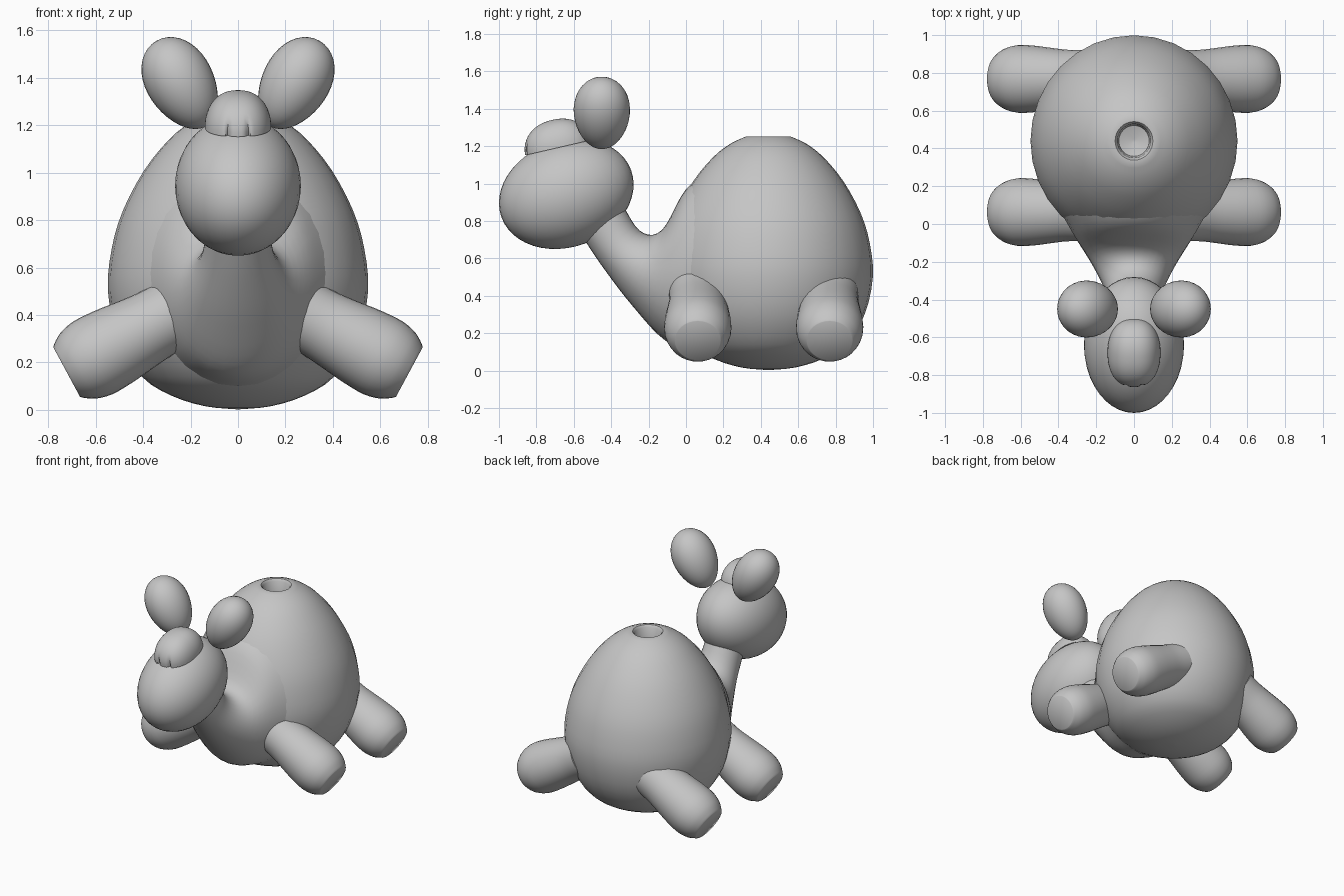
import bpy, bmesh, math
from mathutils import Vector, Matrix

if "Cube" in bpy.data.objects:
    bpy.data.objects.remove(bpy.data.objects["Cube"])

grey = bpy.data.materials.new("plain_grey")
grey.diffuse_color = (0.56, 0.56, 0.56, 1)
grey.use_nodes = True
grey.node_tree.nodes["Principled BSDF"].inputs["Base Color"].default_value = grey.diffuse_color


def smooth_points(pts, steps):
    """Catmull-Rom interpolation of tuples of any length."""
    out = []
    for i in range(len(pts) - 1):
        a, b, c, d = (pts[max(0, min(len(pts) - 1, i + k))] for k in (-1, 0, 1, 2))
        for s in range(steps):
            t = s / steps
            out.append(tuple(
                0.5 * (2 * q + (r - p) * t + (2 * p - 5 * q + 4 * r - w) * t * t
                       + (3 * q - p - 3 * r + w) * t ** 3)
                for p, q, r, w in zip(a, b, c, d)))
    return out + [tuple(pts[-1])]


def finish(name, bm, angle=40):
    bmesh.ops.recalc_face_normals(bm, faces=bm.faces)
    mesh = bpy.data.meshes.new(name)
    bm.to_mesh(mesh)
    bm.free()
    mesh.materials.append(grey)
    mesh.shade_smooth()
    mesh.set_sharp_from_angle(angle=math.radians(angle))
    obj = bpy.data.objects.new(name, mesh)
    bpy.context.collection.objects.link(obj)
    return obj


def loft(name, rings, sides=32):
    """Skin ellipses given as (centre, half axis 1, half axis 2), capped at both ends."""
    bm = bmesh.new()
    loops = []
    for c, u, v in rings:
        angles = [2 * math.pi * k / sides for k in range(sides)]
        loops.append([bm.verts.new(c + u * math.cos(a) + v * math.sin(a)) for a in angles])
    for lo, hi in zip(loops, loops[1:]):
        for k in range(sides):
            n = (k + 1) % sides
            bm.faces.new((lo[k], lo[n], hi[n], hi[k]))
    bm.faces.new(loops[0])
    bm.faces.new(loops[-1])
    return finish(name, bm)


def ball(name, matrix, shape=None, segments=32, rings=20, angle=40):
    """Unit sphere, reshaped by a rule, then placed by a matrix."""
    bm = bmesh.new()
    bmesh.ops.create_uvsphere(bm, u_segments=segments, v_segments=rings, radius=1)
    if shape:
        for v in bm.verts:
            v.co = shape(v.co.copy())
        bmesh.ops.dissolve_degenerate(bm, dist=1e-5, edges=bm.edges)
    bm.transform(matrix)
    return finish(name, bm, angle)


# Egg-shaped body with a round recess in the top
outline = [(0.01, 0.003), (0.14, 0.016), (0.28, 0.06), (0.405, 0.14), (0.505, 0.3), (0.548, 0.5),
           (0.532, 0.68), (0.485, 0.84), (0.395, 1.01), (0.29, 1.14), (0.2, 1.212), (0.12, 1.25)]
profile = smooth_points(outline, 3) + [(0.1, 1.25), (0.088, 1.235), (0.08, 1.12), (0.01, 1.1)]
loft("body", [(Vector((0, 0.44, z)), Vector((r, 0, 0)), Vector((0, r * 1.02, 0)))
              for r, z in profile])

# Neck: lower y, lower z, upper y, upper z, half width
neck = [(-0.57, 0.74, -0.36, 0.93, 0.13), (-0.45, 0.56, -0.25, 0.75, 0.15),
        (-0.29, 0.35, -0.13, 0.75, 0.22), (-0.11, 0.16, 0.0, 0.97, 0.32),
        (0.07, 0.1, 0.14, 1.06, 0.41)]
rings = []
for ly, lz, uy, uz, w in smooth_points(neck, 5):
    low, up = Vector((0, ly, lz)), Vector((0, uy, uz))
    rings.append(((low + up) / 2, Vector((w, 0, 0)), (up - low) / 2))
loft("neck", rings)

# Stubby legs: distance from the flat foot, radius
leg = [(0.0, 0.118), (0.012, 0.13), (0.055, 0.157), (0.125, 0.174), (0.22, 0.171),
       (0.32, 0.16), (0.42, 0.15), (0.52, 0.15)]
leg_rings = smooth_points(leg, 3)
for side, sx in (("right", 1), ("left", -1)):
    for place, y in (("front", 0.063), ("back", 0.768)):
        foot = Vector((sx * 0.722, y, 0.16))
        axis = Vector((-0.88 * sx, 0, 0.475))
        across = Vector((0.475 * sx, 0, 0.88))
        loft(f"{place}_{side}_leg",
             [(foot + axis * t, across * r, Vector((0, r * 1.03, 0))) for t, r in leg_rings])

# Head: ellipsoid with the snout tipped down
ball("head", Matrix.Translation((0, -0.64, 0.945)) @ Matrix.Rotation(math.radians(20), 4, 'X')
     @ Matrix.Diagonal((0.265, 0.369, 0.284, 1)), segments=40, rings=24)


# Ears: eggs leaning outwards, narrower at the root
def ear_shape(p):
    k = 1 + 0.1 * p.z
    return Vector((p.x * k, p.y * k, p.z))


for side, sx in (("right", 1), ("left", -1)):
    ball(f"{side}_ear", Matrix.Translation((sx * 0.24, -0.45, 1.375))
         @ Matrix.Rotation(sx * math.radians(30), 4, 'Y')
         @ Matrix.Diagonal((0.142, 0.15, 0.208, 1)), ear_shape)


# Hair tuft: flat-bottomed dome with two grooves in its front edge
def tuft_shape(p):
    q = Vector((math.copysign(abs(p.x) ** 0.85, p.x), math.copysign(abs(p.y) ** 0.9, p.y),
                max(p.z, 0)))
    if p.y < 0:
        near = max(0, 1 - abs(abs(q.x) - 0.3) / 0.09)
        low = max(0, 1 - q.z / 0.5)
        q.y += 0.14 * near * low
    return q


ball("hair_tuft", Matrix.Translation((0, -0.682, 1.192))
     @ Matrix.Rotation(math.radians(13), 4, 'X')
     @ Matrix.Diagonal((0.14, 0.182, 0.152, 1)), tuft_shape, segments=96, rings=24, angle=50)
